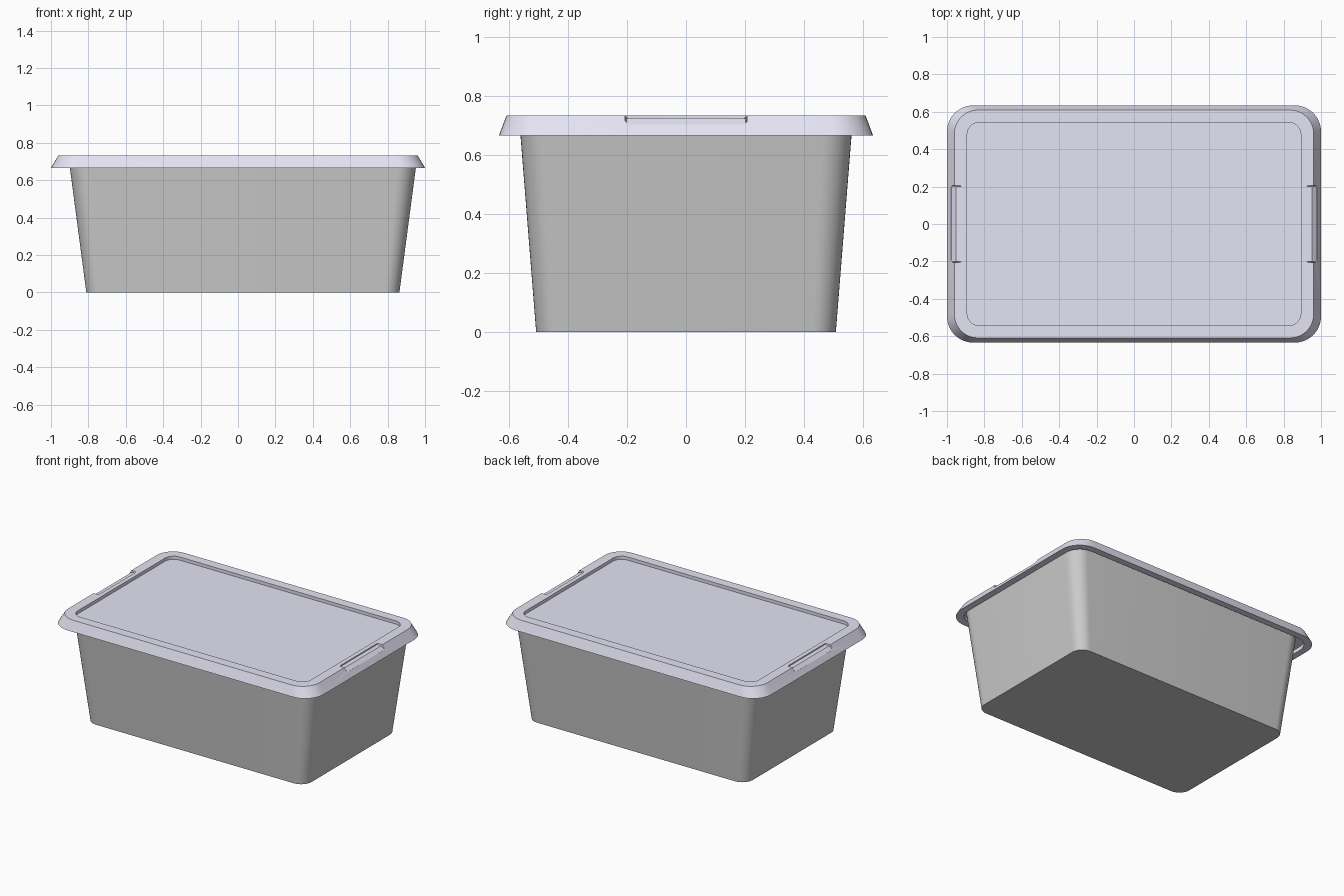
import bpy, bmesh, math

if "Cube" in bpy.data.objects:
    bpy.data.objects.remove(bpy.data.objects["Cube"])


def ring(bm, hx, hy, r, z, cx=0.0, seg=10):
    """Rounded rectangle of vertices."""
    verts = []
    for k, (sx, sy) in enumerate([(1, 1), (-1, 1), (-1, -1), (1, -1)]):
        for i in range(seg + 1):
            a = math.pi / 2 * (k + i / seg)
            verts.append(bm.verts.new((cx + sx * (hx - r) + r * math.cos(a),
                                       sy * (hy - r) + r * math.sin(a), z)))
    return verts


def finish(name, bm):
    bmesh.ops.recalc_face_normals(bm, faces=bm.faces)
    me = bpy.data.meshes.new(name)
    bm.to_mesh(me)
    bm.free()
    ob = bpy.data.objects.new(name, me)
    bpy.context.collection.objects.link(ob)
    return ob


def loft(name, sections, cx=0.0):
    """Closed solid skinned through rounded rectangles, capped at both ends."""
    bm = bmesh.new()
    rings = [ring(bm, *s, cx) for s in sections]
    for a, b in zip(rings, rings[1:]):
        for i in range(len(a)):
            j = (i + 1) % len(a)
            bm.faces.new((a[i], a[j], b[j], b[i]))
    bm.faces.new(rings[0])
    bm.faces.new(rings[-1])
    return finish(name, bm)


def activate(ob):
    bpy.ops.object.select_all(action='DESELECT')
    ob.select_set(True)
    bpy.context.view_layer.objects.active = ob


def grip_cutter(side):
    """Prism that cuts a shallow grip notch in one end of the lid rim."""
    prof = [(0.922, 0.8), (0.922, 0.725), (0.953, 0.725),
            (0.977, 0.704), (1.1, 0.704), (1.1, 0.8)]
    bm = bmesh.new()
    ends = [[bm.verts.new((side * x, y, z)) for x, z in prof] for y in (-0.207, 0.207)]
    n = len(prof)
    for i in range(n):
        j = (i + 1) % n
        bm.faces.new((ends[0][i], ends[0][j], ends[1][j], ends[1][i]))
    for e in ends:
        bm.faces.new(e)
    edges = [bm.edges.get((e[i], e[i + 1])) for e in ends for i in range(4)]
    bmesh.ops.bevel(bm, geom=edges, offset=0.012, segments=3, profile=0.5, affect='EDGES')
    return finish("grip_cutter", bm)


# Tapered open tub with a wall thickness
tub = loft("tub", [
    (0.837, 0.508, 0.08, 0.0),
    (0.928, 0.563, 0.10, 0.69),
    (0.900, 0.535, 0.08, 0.69),
    (0.812, 0.483, 0.06, 0.03),
], cx=0.026)

# Hollow lid: underside, skirt, rim and sunken panel
lid = loft("lid", [
    (0.955, 0.588, 0.11, 0.692),
    (0.955, 0.588, 0.11, 0.666),
    (1.0, 0.634, 0.14, 0.666),
    (0.96, 0.609, 0.125, 0.733),
    (0.892, 0.543, 0.065, 0.733),
    (0.892, 0.543, 0.065, 0.711),
])

# Grip notches at both ends
for side in (-1, 1):
    cutter = grip_cutter(side)
    cutter.hide_render = True
    mod = lid.modifiers.new("grip", 'BOOLEAN')
    mod.operation = 'DIFFERENCE'
    mod.solver = 'EXACT'
    mod.object = cutter
    activate(lid)
    bpy.ops.object.modifier_apply(modifier=mod.name)
    bpy.data.objects.remove(cutter)

# Smooth corners, sharp rims
for ob in (tub, lid):
    activate(ob)
    bpy.ops.object.shade_smooth_by_angle(angle=math.radians(25))

# Pale lavender lid
mat = bpy.data.materials.new("lid_plastic")
mat.diffuse_color = (0.78, 0.77, 0.9, 1)
mat.use_nodes = True
mat.node_tree.nodes["Principled BSDF"].inputs["Base Color"].default_value = mat.diffuse_color
lid.data.materials.clear()
lid.data.materials.append(mat)
